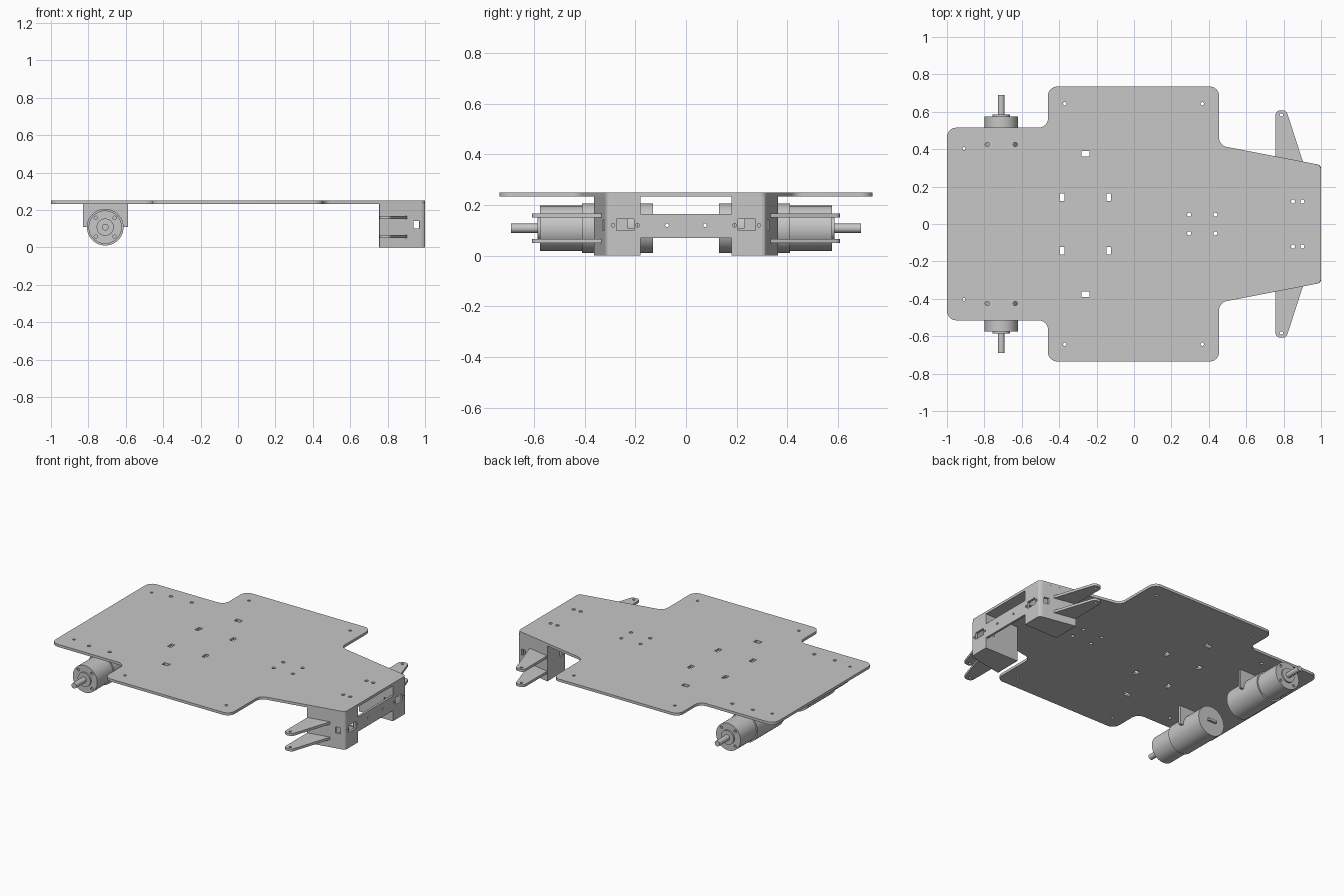
import bpy, math
from mathutils import Vector, Matrix

if "Cube" in bpy.data.objects:
    bpy.data.objects.remove(bpy.data.objects["Cube"])

grey = bpy.data.materials.new("plain_grey")
grey.use_nodes = True
grey.diffuse_color = (0.57, 0.57, 0.57, 1)
grey.node_tree.nodes["Principled BSDF"].inputs["Base Color"].default_value = (0.57, 0.57, 0.57, 1)

X, Y, Z = Vector((1, 0, 0)), Vector((0, 1, 0)), Vector((0, 0, 1))


def circle(x, y, r, n=20):
    return [(x + r * math.cos(2 * math.pi * i / n), y + r * math.sin(2 * math.pi * i / n)) for i in range(n)]


def rect(x0, x1, y0, y1):
    return [(x0, y0), (x1, y0), (x1, y1), (x0, y1)]


def rounded(corners, steps=8):
    """Fillet each (x, y, radius) corner of a polygon."""
    out = []
    for i, (x, y, r) in enumerate(corners):
        if r == 0:
            out.append((x, y))
            continue
        p = Vector((x, y))
        a = (Vector(corners[i - 1][:2]) - p).normalized()
        b = (Vector(corners[(i + 1) % len(corners)][:2]) - p).normalized()
        half = math.acos(a.dot(b)) / 2
        centre = p + (a + b).normalized() * (r / math.sin(half))
        start = p + a * (r / math.tan(half)) - centre
        end = p + b * (r / math.tan(half)) - centre
        first = math.atan2(start.y, start.x)
        turn = math.atan2(start.x * end.y - start.y * end.x, start.dot(end))
        for k in range(steps + 1):
            t = first + turn * k / steps
            out.append((centre.x + r * math.cos(t), centre.y + r * math.sin(t)))
    return out


def finish(obj):
    obj.data.materials.clear()
    obj.data.materials.append(grey)
    bpy.ops.object.select_all(action='DESELECT')
    obj.select_set(True)
    bpy.context.view_layer.objects.active = obj
    bpy.ops.object.shade_smooth_by_angle(angle=math.radians(30))


def sheet(name, loops, thick, origin=(0, 0, 0), u=X, v=Y):
    """Flat sheet: first loop is the outline, the others are holes."""
    curve = bpy.data.curves.new(name, 'CURVE')
    curve.dimensions, curve.fill_mode, curve.extrude = '2D', 'BOTH', thick / 2
    for loop in loops:
        s = curve.splines.new('POLY')
        s.points.add(len(loop) - 1)
        for pt, (a, b) in zip(s.points, loop):
            pt.co = (a, b, 0, 1)
        s.use_cyclic_u = True
    temp = bpy.data.objects.new(name + "_curve", curve)
    bpy.context.collection.objects.link(temp)
    graph = bpy.context.evaluated_depsgraph_get()
    mesh = bpy.data.meshes.new_from_object(temp.evaluated_get(graph))
    bpy.data.objects.remove(temp)
    m = Matrix((u, v, u.cross(v))).transposed().to_4x4()
    m.translation = Vector(origin)
    mesh.transform(m)
    obj = bpy.data.objects.new(name, mesh)
    bpy.context.collection.objects.link(obj)
    finish(obj)


def rod(name, x, z, y0, y1, r):
    bpy.ops.mesh.primitive_cylinder_add(vertices=48, radius=r, depth=abs(y1 - y0),
                                        location=(x, (y0 + y1) / 2, z), rotation=(math.pi / 2, 0, 0))
    obj = bpy.context.object
    obj.name = name
    finish(obj)


# Deck plate with its mounting holes
half_deck = [(1, 0.315, 0.03), (0.455, 0.42, 0.05), (0.455, 0.735, 0.05),
             (-0.46, 0.735, 0.05), (-0.46, 0.515, 0.05), (-1, 0.515, 0.05)]
outline = rounded(half_deck + [(x, -y, r) for x, y, r in reversed(half_deck)])
holes = []
for s in (1, -1):
    for x, y, r in ((-0.91, 0.403, 0.008), (-0.37, 0.643, 0.009), (0.365, 0.643, 0.009),
                    (-0.785, 0.425, 0.011), (-0.635, 0.425, 0.011), (0.295, 0.05, 0.011),
                    (0.435, 0.05, 0.011), (0.85, 0.12, 0.011), (0.9, 0.12, 0.011)):
        holes.append(circle(x, s * y, r))
    for x, y, w, h in ((-0.26, 0.375, 0.021, 0.014), (-0.385, 0.143, 0.013, 0.021), (-0.135, 0.143, 0.013, 0.021)):
        holes.append(rect(x - w, x + w, s * y - h, s * y + h))
sheet("deck_plate", [outline] + holes, 0.017, (0, 0, 0.2415))

# Front bumper panel: two tall ends joined by a narrow bridge
top = 0.233
half_panel = [(0.18, 0.07), (0.18, 0), (0.3, 0), (0.3, top), (0.18, top), (0.18, 0.165)]
panel = half_panel + [(-y, z) for y, z in reversed(half_panel)]
cuts = []
for s in (1, -1):
    cuts.append(rect(s * 0.205, s * 0.275, 0.1, 0.145))
    cuts += [circle(s * y, 0.12, 0.007) for y in (0.075, 0.192, 0.288)]
sheet("bumper_panel", [panel] + cuts, 0.015, (0.9925, 0, 0), Y, Z)

for s, side in ((1, "left"), (-1, "right")):
    # Bumper box walls
    corner = [(1, 0.3), (0.997, 0.31), (0.99, 0.316), (0.977, 0.3195), (0.974, 0.304), (0.985, 0.3)]
    sheet(side + "_bumper_corner", [[(x, s * y) for x, y in corner]], top, (0, 0, top / 2))
    along = Vector((-0.245, s * 0.047, 0)).normalized()
    sheet(side + "_bumper_outer_wall", [rect(0.02, 0.249, 0, top), rect(0.03, 0.064, 0.1, 0.14)],
          0.015, (0.9985, s * 0.3075, 0), along, Z)
    sheet(side + "_bumper_inner_wall", [rect(0.755, 0.985, 0, top), rect(0.935, 0.97, 0.1, 0.14)],
          0.012, (0, s * 0.186, 0), X, Z)
    sheet(side + "_bumper_back_wall", [rect(s * 0.18, s * 0.355, 0, top), rect(s * 0.2, s * 0.23, 0.11, 0.145)],
          0.012, (0.761, 0, 0), Y, Z)
    floor = [(0.755, 0.18), (0.99, 0.18), (0.99, 0.305), (0.755, 0.355)]
    sheet(side + "_bumper_floor", [[(x, s * y) for x, y in floor]], 0.012, (0, 0, 0.006))

    # Pair of tapered prongs
    prong = rounded([(0.757, 0.355, 0), (0.757, 0.608, 0.025), (0.814, 0.608, 0.025), (0.905, 0.328, 0)])
    for level, z in (("upper", 0.159), ("lower", 0.058)):
        loops = [prong, circle(0.788, 0.583, 0.009)]
        sheet(f"{side}_{level}_prong", [[(x, s * y) for x, y in lp] for lp in loops], 0.016, (0, 0, z))

    # Geared motor with faceplate, shaft and rear terminal
    mx, mz = -0.71, 0.108
    rod(side + "_motor_body", mx, mz, s * 0.13, s * 0.41, 0.098)
    rod(side + "_motor_gearbox", mx, mz, s * 0.40, s * 0.565, 0.089)
    screws = [circle(mx + a * 0.05, mz + b * 0.05, 0.009) for a in (1, -1) for b in (1, -1)]
    sheet(side + "_motor_faceplate", [circle(mx, mz, 0.089, 48)] + screws, 0.012, (0, s * 0.569, 0), X, Z)
    rod(side + "_motor_boss", mx, mz, s * 0.57, s * 0.585, 0.046)
    rod(side + "_motor_shaft", mx, mz, s * 0.58, s * 0.69, 0.018)
    sheet(side + "_motor_terminal", [rect(mx - 0.03, mx + 0.03, mz - 0.008, mz + 0.008)],
          0.02, (0, s * 0.125, 0), X, Z)

    # Motor hanger under the deck
    sheet(side + "_motor_hanger", [rect(-0.83, -0.588, 0.11, 0.235)], 0.016, (0, s * 0.28, 0), X, Z)
